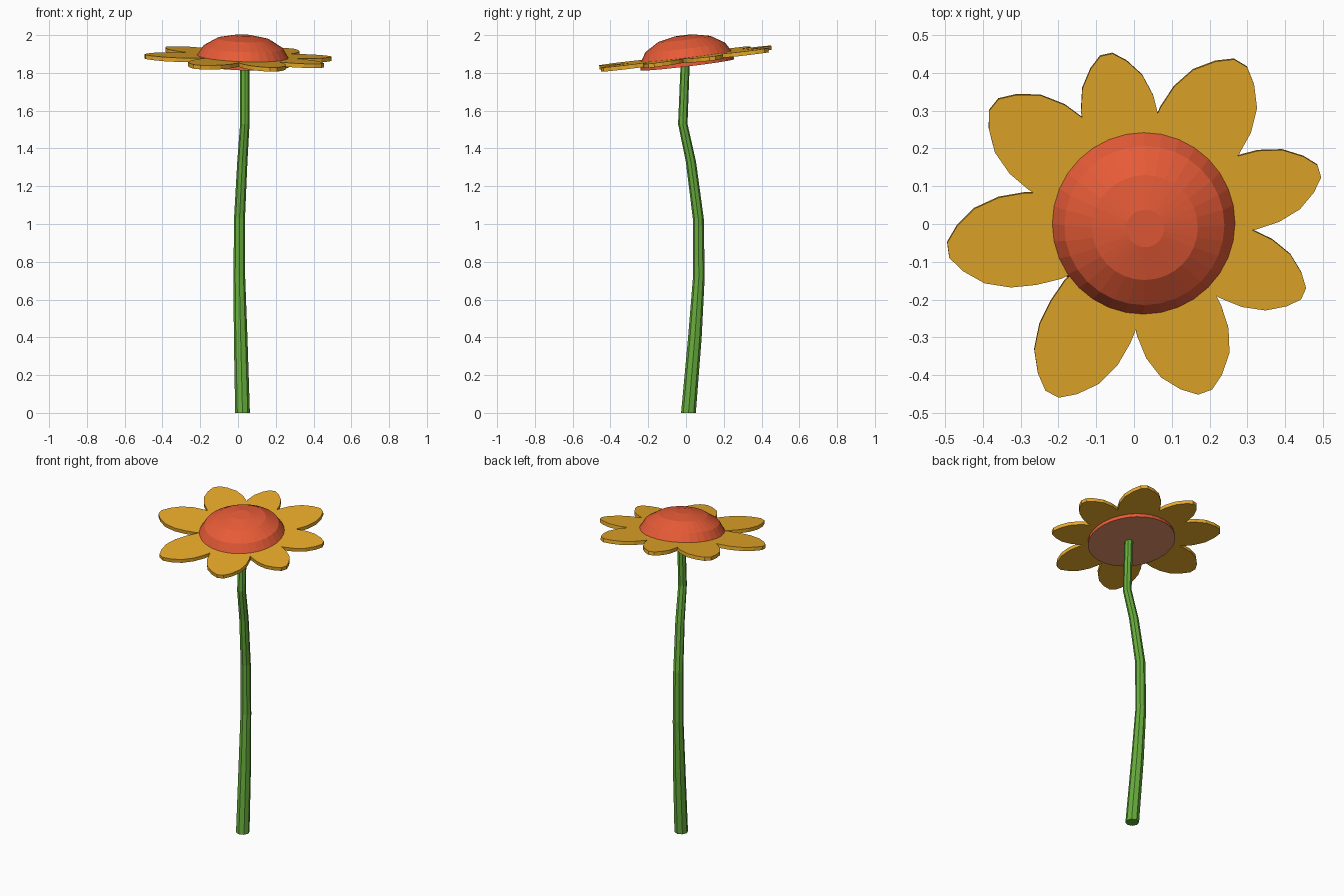
import bpy, bmesh, math
from mathutils import Vector, Matrix

if "Cube" in bpy.data.objects:
    bpy.data.objects.remove(bpy.data.objects["Cube"])


def material(name, rgb):
    m = bpy.data.materials.new(name)
    m.diffuse_color = (*rgb, 1)
    m.use_nodes = True
    m.node_tree.nodes["Principled BSDF"].inputs["Base Color"].default_value = m.diffuse_color
    return m


red = material("coral red", (0.80, 0.105, 0.038))
brown = material("disc brown", (0.72, 0.27, 0.135))
gold = material("petal gold", (0.80, 0.40, 0.023))
green = material("stem green", (0.135, 0.42, 0.045))


def finish(bm, name, mats, matrix=Matrix()):
    bmesh.ops.recalc_face_normals(bm, faces=bm.faces)
    me = bpy.data.meshes.new(name)
    bm.to_mesh(me)
    bm.free()
    for m in mats:
        me.materials.append(m)
    ob = bpy.data.objects.new(name, me)
    ob.matrix_world = matrix
    bpy.context.collection.objects.link(ob)
    return ob


def loft(bm, rings, sides):
    """Skin circles given as (x, y, z, radius), capped at both ends."""
    loops = []
    for x, y, z, r in rings:
        loops.append([bm.verts.new((x + r * math.cos(a), y + r * math.sin(a), z))
                      for a in (2 * math.pi * i / sides for i in range(sides))])
    for lo, hi in zip(loops, loops[1:]):
        for i in range(sides):
            j = (i + 1) % sides
            bm.faces.new((lo[i], lo[j], hi[j], hi[i]))
    bm.faces.new(loops[0][::-1])
    bm.faces.new(loops[-1])


# Bent, tapering stem
bm = bmesh.new()
loft(bm, [(0.024, 0.013, 0, 0.039), (0.014, 0.047, 0.40, 0.036),
          (0.007, 0.068, 0.72, 0.031), (0.008, 0.065, 1.03, 0.029),
          (0.023, 0.026, 1.33, 0.027), (0.036, -0.017, 1.53, 0.025),
          (0.036, -0.004, 1.86, 0.024)], 8)
finish(bm, "stem", [green])

# Tilted frame shared by the flower head parts
tilt = Vector((0, 0, 1)).rotation_difference(Vector((0.036, -0.12, 1)))
tilt = tilt.to_matrix().to_4x4()
head = Matrix.Translation((0.024, 0.007, 1.843)) @ tilt

# Domed centre with a flat brown underside
bm = bmesh.new()
loft(bm, [(0, 0, 0, 0.25), (0, 0, 0.04, 0.245), (0, 0, 0.093, 0.212),
          (0, 0, 0.137, 0.14), (0, 0, 0.156, 0.05)], 32)
dome = finish(bm, "flower_centre", [red, brown], head)
for p in dome.data.polygons:
    p.material_index = 1 if p.normal.z < -0.9 else 0

# Petals: angle, length, half width
petals = [(16.5, 0.485, 0.099), (59, 0.497, 0.119), (102.5, 0.460, 0.098),
          (141.5, 0.508, 0.117), (187.8, 0.522, 0.121), (242, 0.515, 0.117),
          (290, 0.479, 0.116), (336, 0.464, 0.098)]
outline = [(0.25, 0.65), (0.45, 0.96), (0.58, 1.02), (0.71, 1.0),
           (0.84, 0.83), (0.94, 0.50), (1.0, 0.17)]
for n, (angle, length, width) in enumerate(petals, 1):
    bm = bmesh.new()
    pts = outline + [(u, -v) for u, v in reversed(outline)]
    low, high = ([bm.verts.new((u * length, v * width, z)) for u, v in pts]
                 for z in (0.023, 0.045))
    bm.faces.new(low[::-1])
    bm.faces.new(high)
    for i in range(len(pts)):
        bm.faces.new((low[i - 1], low[i], high[i], high[i - 1]))
    finish(bm, f"petal_{n}", [gold],
           head @ Matrix.Rotation(math.radians(angle), 4, 'Z'))
